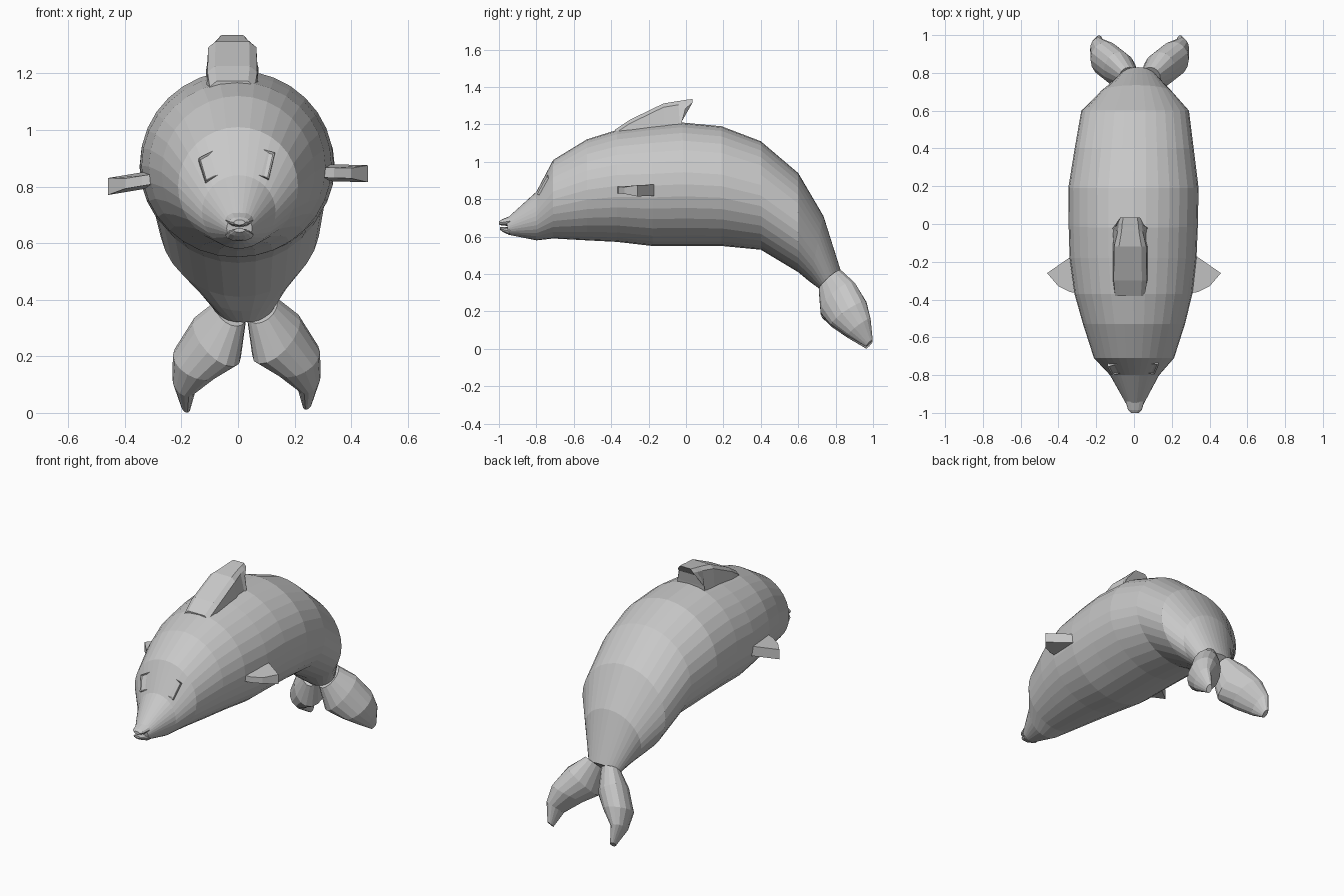
import bpy, bmesh, math
from mathutils import Vector

if "Cube" in bpy.data.objects:
    bpy.data.objects.remove(bpy.data.objects["Cube"])

skin = bpy.data.materials.new("grey_skin")
skin.diffuse_color = (0.58, 0.58, 0.58, 1)
skin.use_nodes = True
skin.node_tree.nodes["Principled BSDF"].inputs["Base Color"].default_value = skin.diffuse_color


def finish(name, bm):
    bmesh.ops.recalc_face_normals(bm, faces=bm.faces)
    mesh = bpy.data.meshes.new(name)
    bm.to_mesh(mesh)
    bm.free()
    mesh.materials.append(skin)
    obj = bpy.data.objects.new(name, mesh)
    bpy.context.collection.objects.link(obj)
    return obj


def loft(name, rings):
    """Skin a closed tube through equal-length rings of points."""
    bm = bmesh.new()
    loops = [[bm.verts.new(p) for p in ring] for ring in rings]
    n = len(loops[0])
    for a, b in zip(loops, loops[1:]):
        for i in range(n):
            j = (i + 1) % n
            bm.faces.new((a[i], a[j], b[j], b[i]))
    bm.faces.new(loops[0][::-1])
    bm.faces.new(loops[-1])
    return finish(name, bm)


def ellipse(centre, a, b, n):
    c, a, b = Vector(centre), Vector(a), Vector(b)
    return [c + a * math.cos(t) + b * math.sin(t)
            for t in (2 * math.pi * i / n for i in range(n))]


def section(top, bottom, half_width, cx=0.0, n=32):
    """Ring spanning a top and a bottom (y, z) point."""
    t, b = Vector((cx, *top)), Vector((cx, *bottom))
    return ellipse((t + b) / 2, (half_width, 0, 0), (t - b) / 2, n)


# Body, from snout to tail stock
loft("body", [section(*s) for s in (
    ((-.96, .695), (-.95, .61), .045, .005),
    ((-.80, .84), (-.80, .58), .13, .003),
    ((-.71, 1.01), (-.71, .59), .212),
    ((-.53, 1.12), (-.53, .58), .27),
    ((-.37, 1.17), (-.37, .572), .312, -.003),
    ((-.18, 1.195), (-.18, .55), .336, -.005),
    ((-.02, 1.21), (0, .55), .342, -.004),
    ((.19, 1.19), (.19, .55), .345, -.003),
    ((.40, 1.11), (.40, .53), .315, .001),
    ((.60, .94), (.60, .41), .285, .006),
    ((.735, .71), (.66, .36), .19, .012),
    ((.83, .41), (.715, .32), .10, .02))])

# Beak: two jaws with a slit between them
loft("upper_jaw", [section((-.94, .71), (-.94, .656), .05, .005, 12),
                   section((-.985, .692), (-.985, .66), .036, .005, 12),
                   section((-1, .682), (-1, .664), .02, .005, 12)])
loft("lower_jaw", [section((-.94, .65), (-.94, .607), .05, .005, 12),
                   section((-.98, .652), (-.98, .625), .036, .005, 12),
                   section((-.995, .652), (-.995, .638), .02, .005, 12)])

# Dorsal fin: cross-bars (y, low z, high z, half width), leaning backwards
fin = []
for y0, z0, y1, z1, w0, w1 in (
        (-.37, 1.10, -.38, 1.172, .08, .08),
        (-.30, 1.10, -.30, 1.225, .095, .088),
        (-.12, 1.12, -.12, 1.312, .095, .085),
        (-.03, 1.15, -.04, 1.325, .095, .066),
        (-.02, 1.22, .005, 1.332, .092, .06),
        (-.008, 1.28, .035, 1.336, .075, .052)):
    cx = -.02
    fin.append([(cx - w0, y0, z0), (cx + w0, y0, z0),
                (cx + w1, y1, z1 - .02), (cx + w1 * .7, y1, z1),
                (cx - w1 * .7, y1, z1), (cx - w1, y1, z1 - .02)])
loft("dorsal_fin", fin)

# Side flippers: flat pointed plates
OUTLINE = ((.28, -.37), (.34, -.36), (.40, -.33), (.46, -.26), (.33, -.17), (.28, -.17))
for name, side, root_z, tip_z in (("right_flipper", 1, .85, .845),
                                  ("left_flipper", -1, .83, .80)):
    rings = []
    for s in (-1, 1):
        rings.append([(side * x, y, root_z + (tip_z - root_z) * (x - .28) / .18
                       + s * (.03 if y > -.3 else .018)) for x, y in OUTLINE])
    loft(name, rings)

# Eyes: raised plates with an inset centre, lying on the sloping head
for name, corners in (
        ("left_eye", ((-.14, .90), (-.085, .928), (-.062, .845), (-.115, .82))),
        ("right_eye", ((.075, .935), (.13, .92), (.108, .828), (.06, .845)))):
    bm = bmesh.new()
    out = Vector((0, -.88, .47))
    face = bm.faces.new([bm.verts.new((x, -.795 + (z - .83) * .55, z)) for x, z in corners])
    rim = [bm.verts.new(v.co - out * .08) for v in face.verts]
    front = list(face.verts)
    for i in range(4):
        j = (i + 1) % 4
        bm.faces.new((front[i], rim[i], rim[j], front[j]))
    bm.faces.new(rim[::-1])
    bmesh.ops.recalc_face_normals(bm, faces=bm.faces)
    bmesh.ops.inset_individual(bm, faces=[face], thickness=.008, depth=-.006)
    finish(name, bm)

# Tail flukes: curling lobes, mirrored about the tail axis
FLUKE = (
    ((.085, .77, .37), (.055, 0, .02), (0, .06, .05)),
    ((.135, .815, .265), (.085, 0, .06), (0, .095, .07)),
    ((.205, .87, .19), (.085, 0, .025), (0, .095, .06)),
    ((.25, .925, .115), (.042, 0, .015), (0, .062, .045)),
    ((.245, .98, .03), (.016, 0, .006), (0, .018, .018)))
for name, mirrored in (("right_fluke", False), ("left_fluke", True)):
    rings = [ellipse(c, a, b, 16) for c, a, b in FLUKE]
    if mirrored:
        rings = [[Vector((.06 - p.x, p.y, p.z - .01)) for p in r] for r in rings]
    loft(name, rings)
